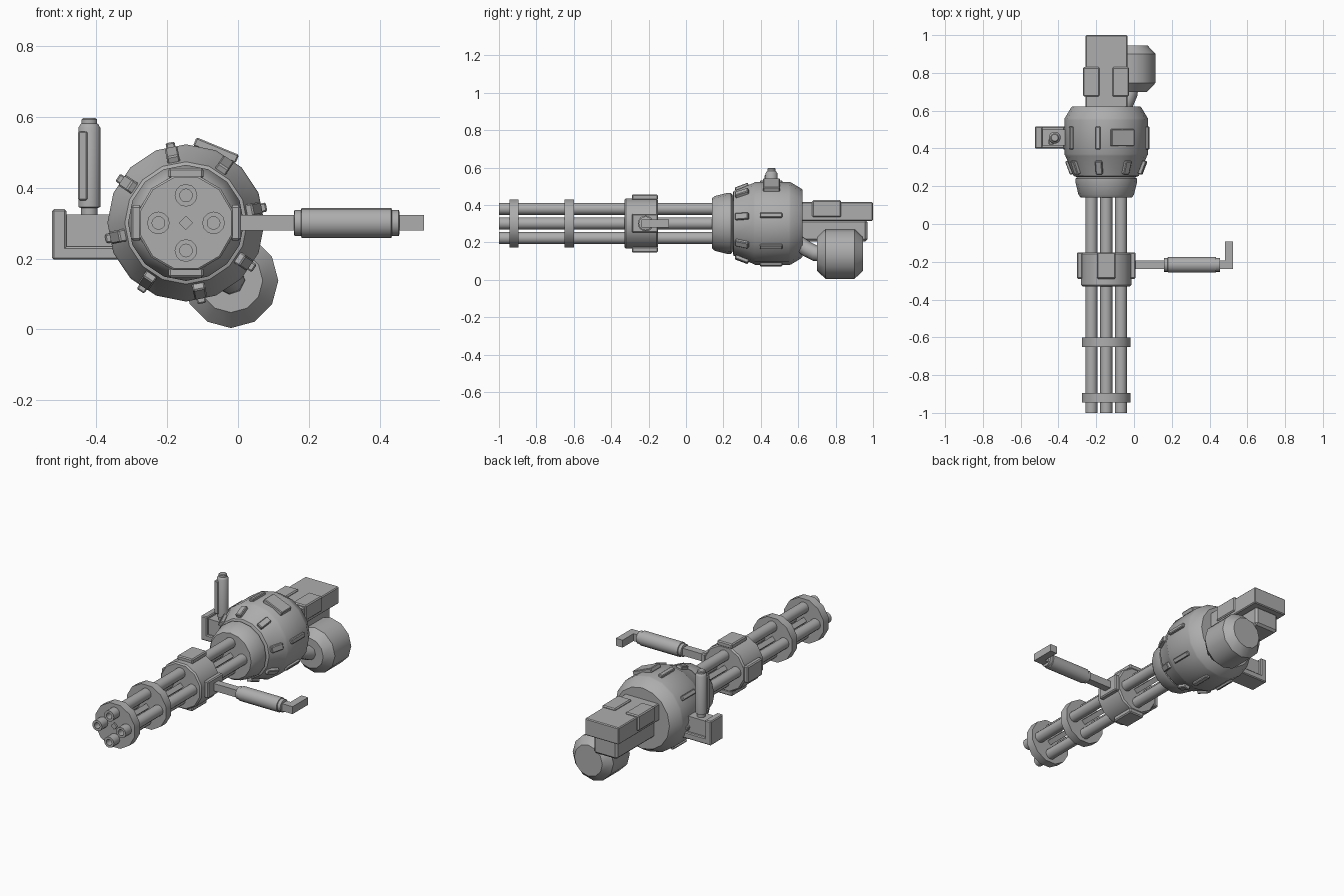
import bpy, bmesh, math
from mathutils import Matrix, Vector

if "Cube" in bpy.data.objects:
    bpy.data.objects.remove(bpy.data.objects["Cube"])

CX, CZ = -0.147, 0.301          # main rotation axis, running along y
metal = bpy.data.materials.new("grey metal")
metal.diffuse_color = (0.42, 0.42, 0.42, 1)
metal.use_nodes = True
metal.node_tree.nodes["Principled BSDF"].inputs["Base Color"].default_value = metal.diffuse_color


def finish(name, bm, smooth=True):
    bmesh.ops.recalc_face_normals(bm, faces=bm.faces[:])
    mesh = bpy.data.meshes.new(name)
    bm.to_mesh(mesh)
    bm.free()
    mesh.materials.append(metal)
    ob = bpy.data.objects.new(name, mesh)
    bpy.context.collection.objects.link(ob)
    if smooth:
        bpy.ops.object.select_all(action='DESELECT')
        ob.select_set(True)
        bpy.context.view_layer.objects.active = ob
        bpy.ops.object.shade_smooth_by_angle(angle=math.radians(31))
    return ob


def lathe(name, axis, center, profile, sides=16, turn=0.0):
    """Spin (distance along axis, radius) points; the ends are capped."""
    bm = bmesh.new()
    rings = []
    for t, r in profile:
        ring = []
        for i in range(sides):
            a = turn + math.tau * i / sides
            u, v = r * math.cos(a), r * math.sin(a)
            p = {'x': (t, u, v), 'y': (u, t, v), 'z': (u, v, t)}[axis]
            ring.append(bm.verts.new(Vector(p) + Vector(center)))
        rings.append(ring)
    for a, b in zip(rings, rings[1:]):
        for i in range(sides):
            j = (i + 1) % sides
            bm.faces.new((a[i], a[j], b[j], b[i]))
    bm.faces.new(rings[0])
    bm.faces.new(rings[-1])
    return finish(name, bm)


def box(name, lo, hi, bevel=0.0, matrix=None):
    bm = bmesh.new()
    bmesh.ops.create_cube(bm, size=1)
    lo, hi = Vector(lo), Vector(hi)
    for v in bm.verts:
        v.co = (lo + hi) / 2 + v.co * (hi - lo)
    if bevel:
        bmesh.ops.bevel(bm, geom=bm.edges[:], offset=bevel, segments=1, affect='EDGES')
    if matrix:
        bm.transform(matrix)
    return finish(name, bm, False)


def radial(name, deg, y, radius, width, length, height, tilt=0.0, bevel=0.004):
    """Block sitting on the round body at the given angle around the main axis."""
    m = (Matrix.Translation((CX, y, CZ)) @ Matrix.Rotation(-math.radians(deg), 4, 'Y')
         @ Matrix.Translation((radius, 0, 0)) @ Matrix.Rotation(-math.radians(tilt), 4, 'Z'))
    box(name, (-height / 2, -length / 2, -width / 2), (height / 2, length / 2, width / 2), bevel, m)


AXIS = (CX, 0, CZ)

# Four hollow barrels and the square centre rod
for k in range(4):
    a = k * math.pi / 2
    c = (CX + 0.078 * math.cos(a), 0, CZ + 0.078 * math.sin(a))
    lathe("barrel", 'y', c, [(-0.90, 0.018), (-1.0, 0.018), (-1.0, 0.032), (0.2, 0.032)], 12)
lathe("centre_rod", 'y', AXIS, [(-0.955, 0.02), (0.2, 0.02)], 4)

# Barrel clamp discs and the collar with its four pads
for y in (-0.945, -0.65):
    lathe("clamp_disc", 'y', AXIS, [(y, 0.133), (y + 0.05, 0.133)], 12, math.pi / 12)
lathe("collar", 'y', AXIS, [(-0.33, 0.13), (-0.322, 0.138), (-0.158, 0.138), (-0.15, 0.13)],
      12, math.pi / 12)
for k in range(4):
    radial("collar_pad", 90 * k, -0.22, 0.14, 0.10, 0.14, 0.03, bevel=0.006)

# Front ring and drum housing
lathe("front_ring", 'y', AXIS, [(0.14, 0.135), (0.155, 0.147), (0.225, 0.164), (0.24, 0.164),
                                (0.25, 0.15), (0.27, 0.15)])
lathe("drum", 'y', AXIS, [(0.25, 0.16), (0.255, 0.173), (0.36, 0.216), (0.37, 0.222),
                          (0.55, 0.222), (0.56, 0.22), (0.615, 0.187), (0.622, 0.18)])
for k in range(8):
    radial("cone_rib", 11.25 + 45 * k, 0.30, 0.193, 0.036, 0.075, 0.028, 21)
    if k != 1:
        radial("drum_bar", 11.25 + 45 * k, 0.455, 0.222, 0.026, 0.12, 0.02)
radial("drum_plate", 67.5, 0.457, 0.222, 0.13, 0.09, 0.026)

# Rear block, its corner pads and the lower block
box("rear_block", (-0.257, 0.60, 0.315), (-0.035, 1.0, 0.415), 0.005)
for x in (-0.27, -0.115):
    box("rear_pad", (x, 0.675, 0.335), (x + 0.088, 0.83, 0.425), 0.006)
box("rear_lower_block", (-0.225, 0.60, 0.205), (-0.07, 0.97, 0.32), 0.012)

# Canister and its feed pipe
lathe("canister", 'y', (-0.02, 0, 0.138), [(0.70, 0.09), (0.747, 0.134), (0.90, 0.134),
                                           (0.945, 0.092)], 12)
pipe = bpy.data.curves.new("feed_pipe_path", 'CURVE')
pipe.dimensions = '3D'
pipe.bevel_depth, pipe.bevel_resolution = 0.042, 2
sp = pipe.splines.new('POLY')
pts = [(-0.09, 0.53, 0.225), (-0.065, 0.60, 0.195), (-0.04, 0.65, 0.162),
       (-0.022, 0.69, 0.142), (-0.02, 0.73, 0.138)]
sp.points.add(len(pts) - 1)
for p, co in zip(sp.points, pts):
    p.co = (*co, 1)
pipe.materials.append(metal)
bpy.context.collection.objects.link(bpy.data.objects.new("feed_pipe", pipe))

# Left bracket: thick L frame around a thinner core
box("bracket_core", (-0.49, 0.415, 0.23), (-0.30, 0.50, 0.325))
box("bracket_side", (-0.525, 0.40, 0.197), (-0.485, 0.517, 0.34), 0.005)
box("bracket_base", (-0.525, 0.40, 0.197), (-0.30, 0.517, 0.234), 0.005)

# Upright grip
lathe("upright_grip", 'z', (-0.42, 0.457, 0), [
    (0.31, 0.024), (0.343, 0.024), (0.346, 0.032), (0.57, 0.032), (0.58, 0.026),
    (0.582, 0.023), (0.593, 0.023), (0.597, 0.018)], 12, math.pi / 12)
box("grip_strip", (-0.452, 0.42, 0.365), (-0.425, 0.45, 0.56), 0.004)

# Side carrying handle with its bent end
box("handle_shaft", (-0.02, -0.238, 0.279), (0.17, -0.194, 0.323))
lathe("handle_grip", 'x', (0, -0.216, CZ), [
    (0.158, 0.032), (0.160, 0.037), (0.178, 0.037), (0.180, 0.042), (0.433, 0.042),
    (0.435, 0.037), (0.454, 0.037), (0.456, 0.032)], 16)
box("handle_end", (0.44, -0.238, 0.279), (0.525, -0.194, 0.323))
box("handle_hook", (0.481, -0.194, 0.279), (0.525, -0.092, 0.323))
